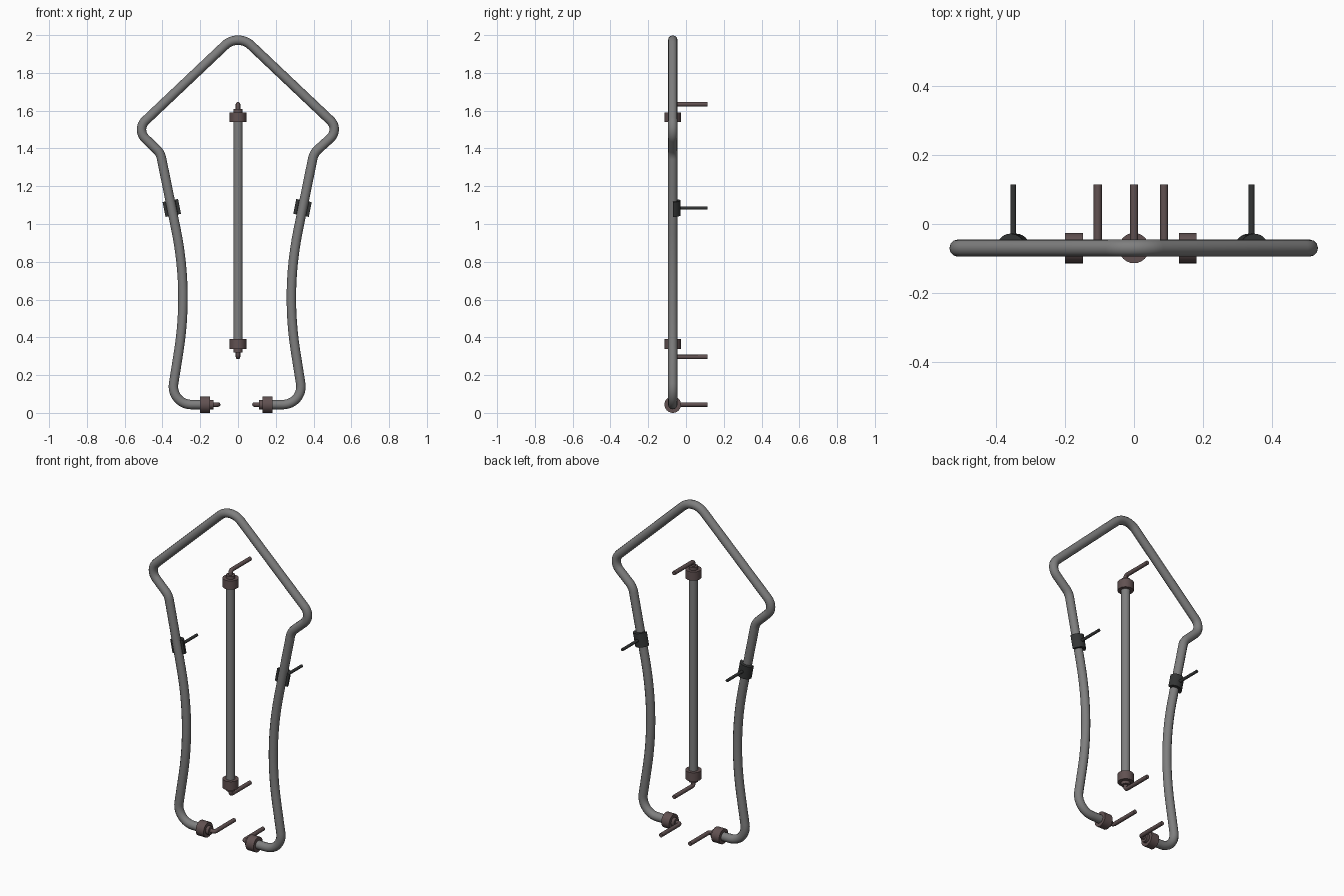
import bpy, bmesh
from math import cos, sin, tan, pi, atan
from mathutils import Vector, Matrix

if "Cube" in bpy.data.objects:
    bpy.data.objects.remove(bpy.data.objects["Cube"])

Y = -0.07          # plane of the tubes
BACK = 0.114       # rear end of the pins
SHIFT = -0.0045    # small sideways offset of the lower half


def material(name, rgb):
    m = bpy.data.materials.new(name)
    m.use_nodes = True
    m.diffuse_color = (*rgb, 1)
    m.node_tree.nodes["Principled BSDF"].inputs["Base Color"].default_value = (*rgb, 1)
    return m


GREY = material("tube grey", (0.21, 0.21, 0.21))
BROWN = material("fitting brown", (0.12, 0.083, 0.083))
DARK = material("clamp dark grey", (0.033, 0.035, 0.035))


def add_object(name, mesh, mat):
    mesh.materials.clear()
    mesh.materials.append(mat)
    ob = bpy.data.objects.new(name, mesh)
    bpy.context.collection.objects.link(ob)
    bpy.ops.object.select_all(action='DESELECT')
    ob.select_set(True)
    bpy.context.view_layer.objects.active = ob
    bpy.ops.object.shade_smooth_by_angle(angle=0.7)
    return ob


def fillet(corners, steps=12):
    """Round a polyline given as (point, radius) pairs."""
    pts = [Vector(p) for p, r in corners]
    out = [pts[0]]
    for i in range(1, len(pts) - 1):
        p, r = pts[i], corners[i][1]
        a, b = (pts[i - 1] - p).normalized(), (pts[i + 1] - p).normalized()
        half = a.angle(b) / 2
        centre = p + (a + b).normalized() * r / sin(half)
        u = (p + a * r / tan(half) - centre).normalized()
        v = -a
        for k in range(steps + 1):
            t = (pi - 2 * half) * k / steps
            out.append(centre + (u * cos(t) + v * sin(t)) * r)
    return out + [pts[-1]]


def tube(name, points, radius, mat):
    cu = bpy.data.curves.new(name, 'CURVE')
    cu.dimensions = '3D'
    cu.bevel_depth = radius
    cu.bevel_resolution = 4
    cu.use_fill_caps = True
    sp = cu.splines.new('POLY')
    sp.points.add(len(points) - 1)
    for q, p in zip(sp.points, points):
        q.co = (*p, 1)
    tmp = bpy.data.objects.new(name, cu)
    bpy.context.collection.objects.link(tmp)
    bpy.context.view_layer.update()
    mesh = bpy.data.meshes.new_from_object(
        tmp.evaluated_get(bpy.context.evaluated_depsgraph_get()))
    bpy.data.objects.remove(tmp)
    return add_object(name, mesh, mat)


def fitting(name, centre, direction):
    """Stepped collar on a tube end, with a bent pin running to the back."""
    c, d = Vector(centre), Vector(direction)
    bm = bmesh.new()
    rot = d.to_track_quat('Z', 'Y').to_matrix().to_4x4()
    for radius, start, end in ((0.044, -0.026, 0.026), (0.025, 0.02, 0.044)):
        bmesh.ops.create_cone(
            bm, cap_ends=True, segments=24, radius1=radius, radius2=radius, depth=end - start,
            matrix=Matrix.Translation(c + d * (start + end) / 2) @ rot)
    mesh = bpy.data.meshes.new(name + "_collar")
    bm.to_mesh(mesh)
    bm.free()
    add_object(name + "_collar", mesh, BROWN)
    corner = c + d * 0.069
    tube(name + "_pin", fillet([(c, 0), (corner, 0.014), ((corner.x, BACK, corner.z), 0)], 5),
         0.012, BROWN)


def clamp(name, x, z, tilt):
    """Half sleeve hugging the rear of the tube, with a thin pin."""
    bm = bmesh.new()
    outline = [(r * cos(t), r * sin(t))
               for r, order in ((0.042, 1), (0.025, -1))
               for t in [pi * k / 14 for k in range(15)][::order]]
    face = bm.faces.new([bm.verts.new((px, py, -0.04)) for px, py in outline])
    ext = bmesh.ops.extrude_face_region(bm, geom=[face])
    bmesh.ops.translate(bm, vec=(0, 0, 0.08),
                        verts=[g for g in ext["geom"] if isinstance(g, bmesh.types.BMVert)])
    bmesh.ops.recalc_face_normals(bm, faces=bm.faces)
    bm.transform(Matrix.Translation((x, Y, z)) @ Matrix.Rotation(tilt, 4, 'Y'))
    mesh = bpy.data.meshes.new(name)
    bm.to_mesh(mesh)
    bm.free()
    add_object(name, mesh, DARK)
    tube(name + "_pin", [(x, Y + 0.03, z), (x, BACK, z)], 0.0085, DARK)


# Outer frame: one bent tube, from the right foot over the peak to the left foot
half = [(0.17, 0.044, 0, SHIFT), (0.354, 0.044, 0.095, SHIFT), (0.258, 0.648, 1.8, SHIFT),
        (0.406, 1.375, 0.09, SHIFT), (0.54, 1.50, 0.065, 0)]
corners = [((-x + s, Y, z), r) for x, z, r, s in half]
corners.append(((0, Y, 2.011), 0.1))
corners += [((x + s, Y, z), r) for x, z, r, s in reversed(half)]
tube("outer_frame", fillet(corners), 0.025, GREY)

# Centre bar
tube("centre_bar", [(0, Y, 0.365), (0, Y, 1.565)], 0.025, GREY)

# Fittings on the four tube ends
fitting("upper", (0, Y, 1.565), (0, 0, 1))
fitting("lower", (0, Y, 0.365), (0, 0, -1))
for side, sx in (("left", 1), ("right", -1)):
    fitting(side + "_foot", (sx * 0.165 + 2 * SHIFT, Y, 0.044), (-sx, 0, 0))
    clamp(side + "_clamp", sx * 0.346 + SHIFT, 1.085, sx * atan(0.2))
